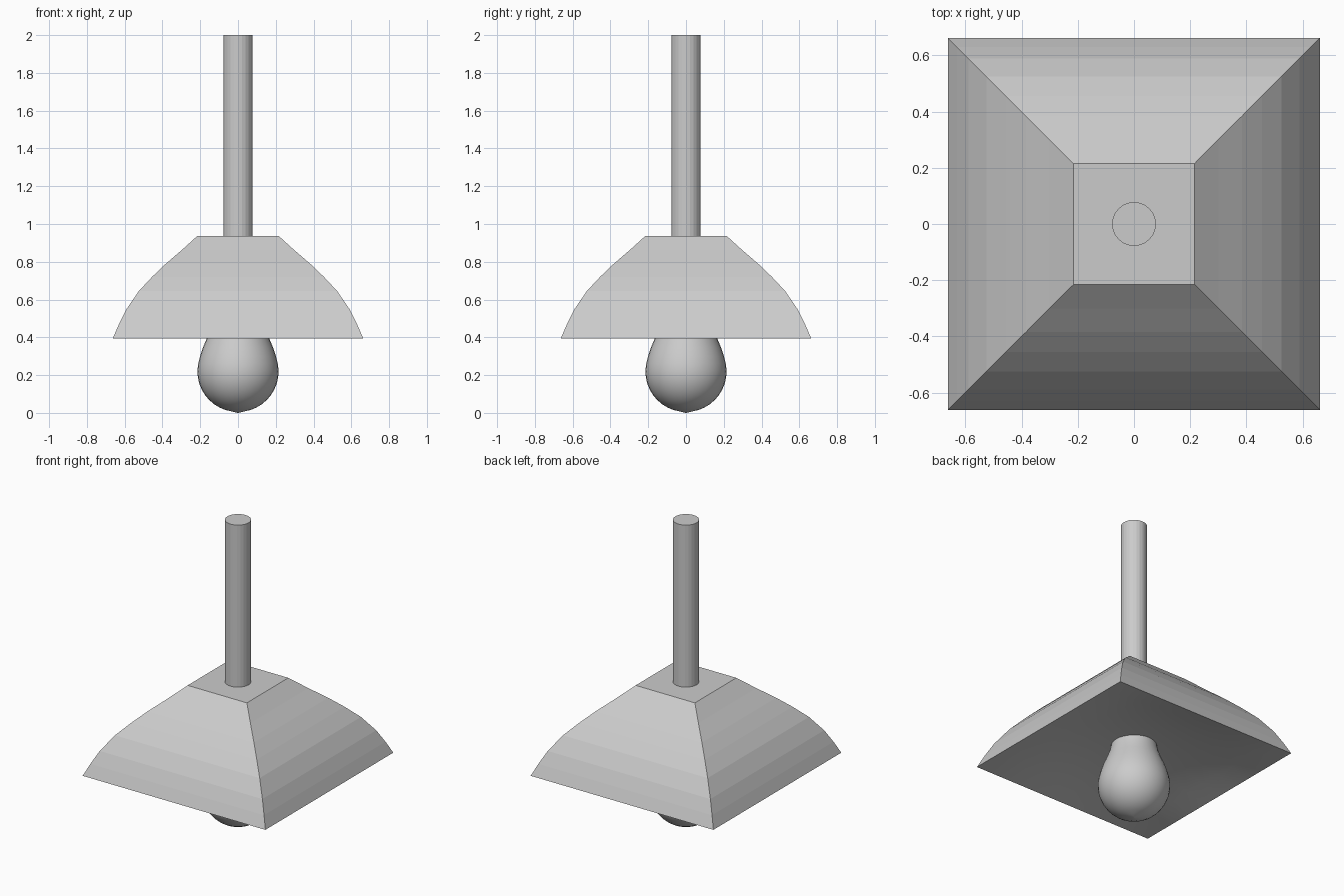
import bpy, bmesh
from math import cos, sin, pi

if "Cube" in bpy.data.objects:
    bpy.data.objects.remove(bpy.data.objects["Cube"])


def lathe(name, profile, sides, turn=0.0, scale=1.0, angle=None):
    """Stack regular polygon rings (radius, z) into a closed solid."""
    bm = bmesh.new()
    rings = []
    for r, z in profile:
        rings.append([bm.verts.new((r * scale * cos(turn + 2 * pi * i / sides),
                                    r * scale * sin(turn + 2 * pi * i / sides), z))
                      for i in range(sides)])
    for a, b in zip(rings, rings[1:]):
        for i in range(sides):
            j = (i + 1) % sides
            bm.faces.new((a[i], a[j], b[j], b[i]))
    bm.faces.new(rings[-1])
    if name != "shade":
        bm.faces.new(rings[0][::-1])
    return finish(name, bm, angle)


def finish(name, bm, angle=None):
    mesh = bpy.data.meshes.new(name)
    bm.to_mesh(mesh)
    bm.free()
    ob = bpy.data.objects.new(name, mesh)
    bpy.context.collection.objects.link(ob)
    if angle:
        bpy.ops.object.select_all(action='DESELECT')
        ob.select_set(True)
        bpy.context.view_layer.objects.active = ob
        bpy.ops.object.shade_smooth_by_angle(angle=angle)
    return ob


# Hanging rod
lathe("rod", [(0.078, 0.93), (0.078, 2.0)], 24)

# Square shade with bowed sides, open at the bottom
half_widths = [(0.663, 0.395), (0.63, 0.47), (0.59, 0.55), (0.525, 0.645),
               (0.455, 0.72), (0.385, 0.787), (0.30, 0.86), (0.215, 0.937)]
lathe("shade", half_widths, 4, pi / 4, 2 ** 0.5)

# Shallow domed underside closing the shade
bm = bmesh.new()
bmesh.ops.create_grid(bm, x_segments=10, y_segments=10, size=0.663)
for v in bm.verts:
    u, w = v.co.x / 0.663, v.co.y / 0.663
    v.co.z = 0.395 + 0.1 * (1 - u * u) * (1 - w * w)
bmesh.ops.reverse_faces(bm, faces=bm.faces[:])
finish("shade_underside", bm, 0.6)

# Pear-shaped bulb: round bottom, tapering neck
R = 0.215
bulb = [(max(R * sin(a), 0.001), R + 0.005 - R * cos(a))
        for a in [pi / 2 * i / 10 for i in range(11)]]
bulb += [(0.211, 0.26), (0.201, 0.30), (0.186, 0.345), (0.165, 0.395),
         (0.148, 0.44), (0.138, 0.48), (0.134, 0.52)]
bulb[0] = (0.001, 0.0)
lathe("bulb", bulb, 32, angle=0.6)
